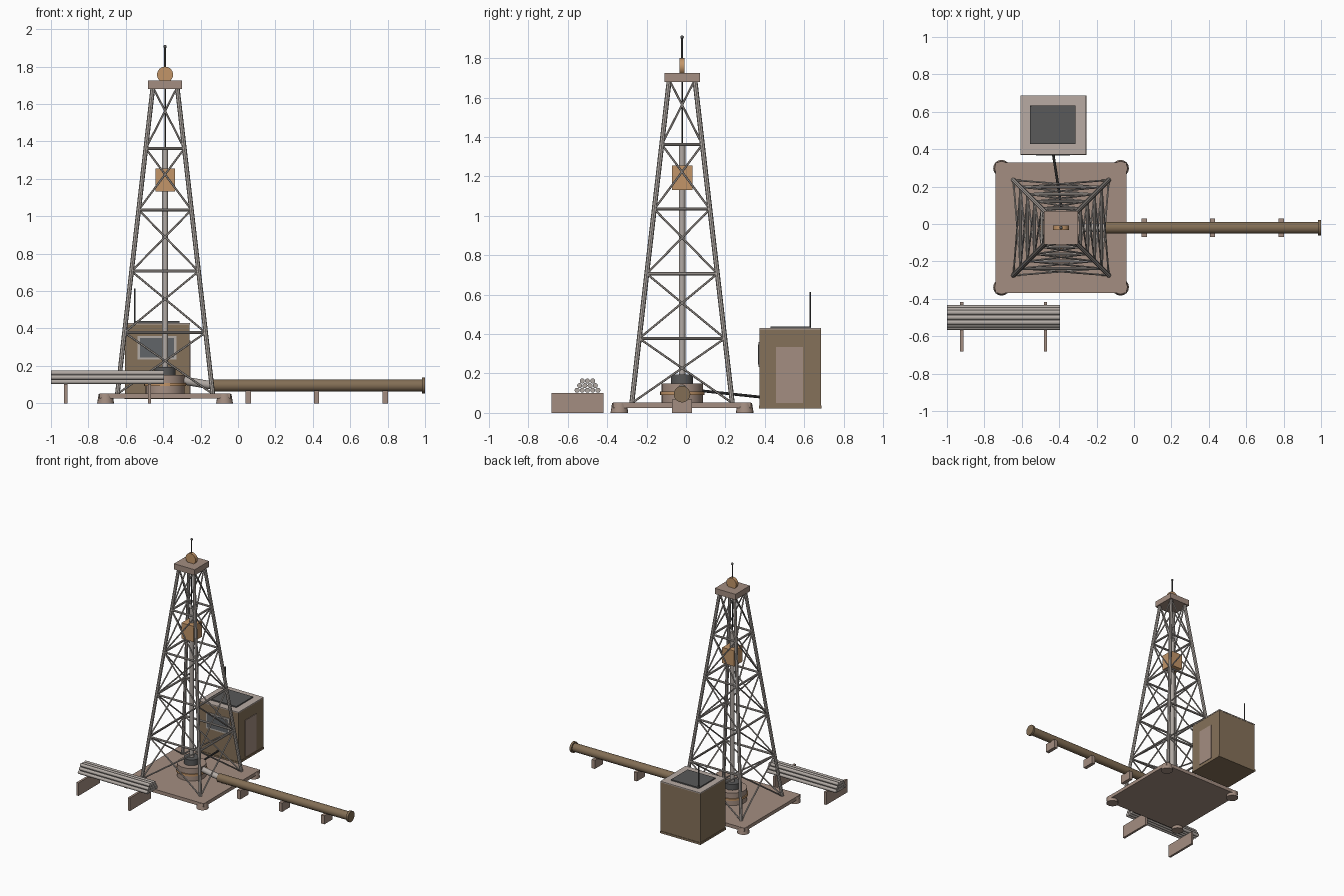
import bpy, bmesh, math
from mathutils import Vector, Matrix

if "Cube" in bpy.data.objects:
    bpy.data.objects.remove(bpy.data.objects["Cube"])


def material(name, rgb):
    m = bpy.data.materials.new(name)
    m.diffuse_color = (*rgb, 1)
    m.use_nodes = True
    m.node_tree.nodes["Principled BSDF"].inputs["Base Color"].default_value = m.diffuse_color
    return m


STEEL = material("light steel", (0.44, 0.40, 0.37))
DECK = material("dusty pink deck", (0.37, 0.27, 0.22))
BROWN = material("cabin brown", (0.235, 0.165, 0.10))
PIPE = material("pipeline brown", (0.225, 0.155, 0.09))
ORANGE = material("copper orange", (0.54, 0.30, 0.14))
DARK = material("dark grey", (0.10, 0.10, 0.10))
ROOF = material("pale roof", (0.48, 0.41, 0.37))
GLASS = material("window glass", (0.12, 0.13, 0.14))
CABLE = material("cable black", (0.06, 0.06, 0.06))


class Part:
    """Collects primitives into one mesh object."""

    def __init__(self, name, mat):
        self.name, self.mat, self.bm = name, mat, bmesh.new()

    def box(self, x0, x1, y0, y1, z0, z1):
        mat = Matrix.Translation(((x0 + x1) / 2, (y0 + y1) / 2, (z0 + z1) / 2))
        mat = mat @ Matrix.Diagonal((x1 - x0, y1 - y0, z1 - z0, 1))
        bmesh.ops.create_cube(self.bm, size=1, matrix=mat)
        return self

    def rod(self, a, b, r, r2=None, sides=8):
        a, b = Vector(a), Vector(b)
        d = b - a
        mat = Matrix.Translation((a + b) / 2) @ d.to_track_quat('Z', 'Y').to_matrix().to_4x4()
        bmesh.ops.create_cone(self.bm, cap_ends=True, segments=sides, radius1=r,
                              radius2=r if r2 is None else r2, depth=d.length, matrix=mat)
        return self

    def ball(self, c, r):
        bmesh.ops.create_uvsphere(self.bm, u_segments=12, v_segments=8, radius=r,
                                  matrix=Matrix.Translation(c))
        return self

    def done(self):
        me = bpy.data.meshes.new(self.name)
        self.bm.to_mesh(me)
        self.bm.free()
        me.materials.append(self.mat)
        ob = bpy.data.objects.new(self.name, me)
        bpy.context.collection.objects.link(ob)
        return ob


CX, CY = -0.39, -0.02                      # derrick axis
CORNERS = [(-1, -1), (1, -1), (1, 1), (-1, 1)]
Z0, Z1, BAYS = 0.05, 1.69, 5

# base platform and its feet
Part("platform", DECK).box(CX - .35, CX + .35, CY - .35, CY + .35, .025, .052).done()
feet = Part("platform_feet", DECK)
for sx, sy in CORNERS:
    x, y = CX + sx * .318, CY + sy * .318
    feet.rod((x, y, 0), (x, y, .05), .045, .037, 16)
feet.done()


# lattice tower
def leg_point(i, z):
    h = .255 + (.065 - .255) * (z - Z0) / (Z1 - Z0)
    sx, sy = CORNERS[i % 4]
    return (CX + sx * h, CY + sy * h, z)


legs = Part("tower_legs", STEEL)
rungs = Part("tower_rungs", STEEL)
braces = Part("tower_cross_braces", STEEL)
for i in range(4):
    legs.rod(leg_point(i, Z0), leg_point(i, Z1), .0125)
    for k in range(BAYS):
        za = Z0 + (Z1 - Z0) * k / BAYS
        zb = Z0 + (Z1 - Z0) * (k + 1) / BAYS
        rungs.rod(leg_point(i, zb), leg_point(i + 1, zb), .008)
        braces.rod(leg_point(i, za), leg_point(i + 1, zb), .0055, sides=6)
        braces.rod(leg_point(i + 1, za), leg_point(i, zb), .0055, sides=6)
for p in (legs, rungs, braces):
    p.done()

# crown, sheave and mast tip
Part("crown_block", DECK).box(CX - .09, CX + .09, CY - .09, CY + .09, 1.68, 1.725).done()
Part("crown_sheave", ORANGE).rod((CX, CY - .013, 1.757), (CX, CY + .013, 1.757), .043, sides=24).done()
Part("crown_mast", DARK).rod((CX, CY, 1.72), (CX, CY, 1.905), .0045).ball((CX, CY, 1.907), .009).done()

# drill string, travelling block and hoist cable
Part("hoist_cable", CABLE).rod((CX, CY, 1.36), (CX, CY, 1.7), .004).done()
Part("drill_pipe", STEEL).rod((CX, CY, .15), (CX, CY, 1.37), .0165, sides=16).done()
Part("travelling_block", ORANGE).box(CX - .052, CX + .052, CY - .052, CY + .052, 1.132, 1.255).done()

# wellhead drum
Part("wellhead_drum", DECK).rod((CX, CY, .05), (CX, CY, .15), .105, sides=24).done()
Part("wellhead_band", ORANGE).rod((CX, CY, .092), (CX, CY, .108), .113, sides=24).done()
Part("rotary_head", DARK).rod((CX, CY, .15), (CX, CY, .195), .056, sides=20).done()

# outlet and pipeline with supports
Part("outlet_pipe", STEEL).rod((CX + .08, CY, .125), (-.12, CY, .092), .022, sides=16).done()
Part("pipeline", PIPE).rod((-.15, CY, .095), (.99, CY, .095), .032, sides=20).done()
Part("pipeline_end_flange", PIPE).rod((.983, CY, .095), (1, CY, .095), .042, sides=20).done()
supports = Part("pipeline_supports", DECK)
for x in (.055, .42, .787):
    supports.box(x - .014, x + .014, CY - .05, CY + .05, 0, .068)
supports.done()

# pipe rack with stacked spare pipes
rack = Part("pipe_rack_supports", DECK)
for x in (-.92, -.473):
    rack.box(x - .009, x + .009, -.682, -.418, 0, .102)
rack.done()
spare = Part("spare_pipes", STEEL)
for row, n in enumerate((5, 4, 3)):
    for i in range(n):
        y, z = -.5 + (i - (n - 1) / 2) * .0265, .115 + row * .0235
        spare.rod((-1, y, z), (-.395, y, z), .0128, sides=12)
spare.done()

# control cabin
X0, X1, Y0, Y1 = -.604, -.259, .374, .684
Part("cabin_body", BROWN).box(X0, X1, Y0, Y1, .03, .424).done()
Part("cabin_plinth", BROWN).box(X0 - .004, X1 + .004, Y0 - .004, Y1 + .004, .022, .038).done()
Part("cabin_roof", ROOF).box(X0 - .002, X1 + .002, Y0 - .002, Y1 + .002, .422, .43).done()
Part("roof_panel", DARK).box(-.556, -.314, .428, .634, .428, .439).done()
Part("cabin_door", DECK).box(X1 - .002, X1 + .004, .457, .594, .05, .335).done()
Part("window_frame", STEEL).box(-.538, -.33, Y0 - .006, Y0 + .002, .233, .36).done()
Part("window_pane", GLASS).box(-.525, -.343, Y0 - .009, Y0, .245, .348).done()
Part("cabin_antenna", DARK).rod((-.552, .63, .42), (-.552, .63, .613), .004).done()

# power cable from cabin to wellhead
Part("power_cable", CABLE).rod((-.433, .38, .08), (-.385, .07, .113), .007).done()

# smooth round parts, keep sharp edges
for ob in bpy.context.collection.objects:
    ob.select_set(True)
    bpy.context.view_layer.objects.active = ob
bpy.ops.object.shade_smooth_by_angle(angle=math.radians(35))
